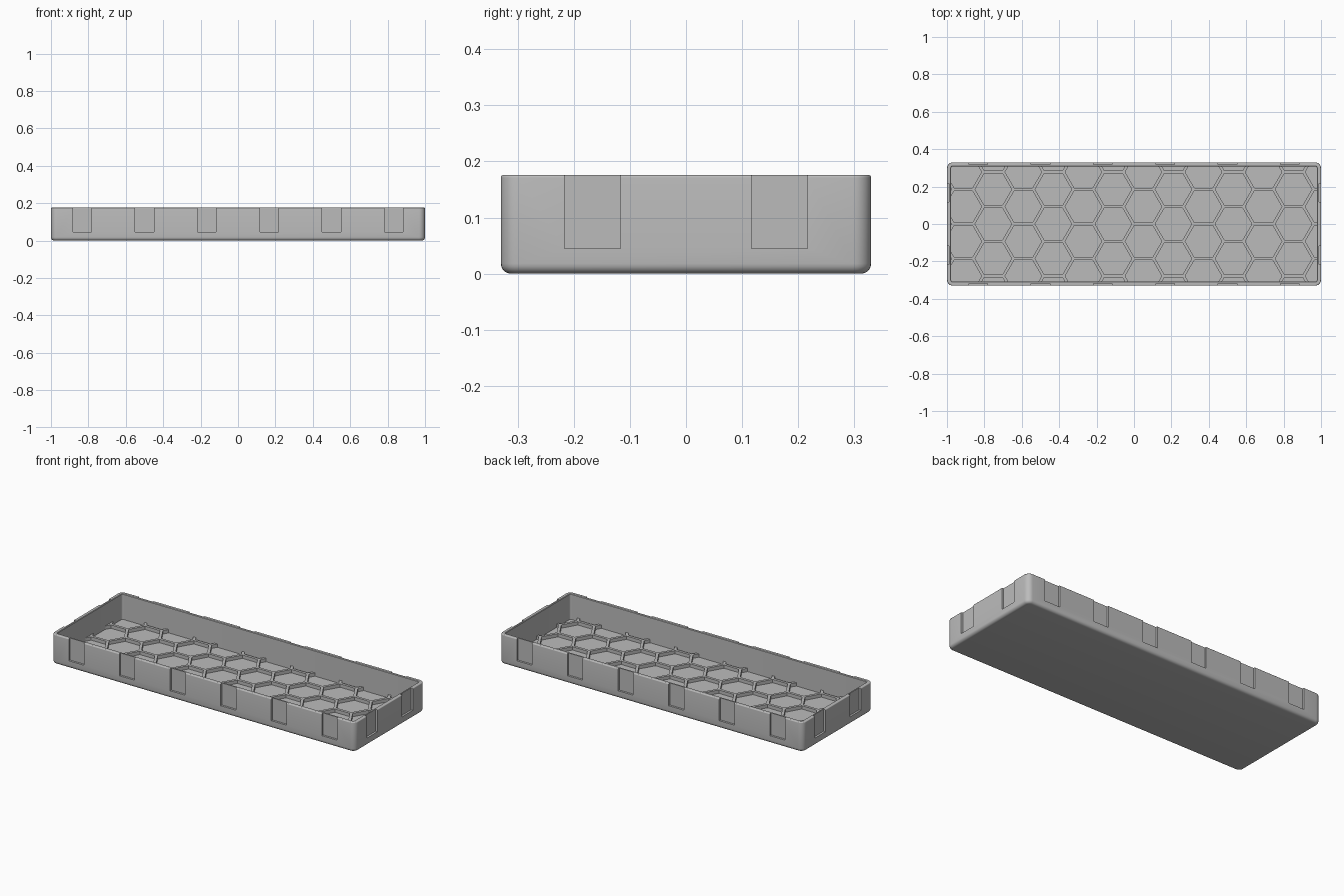
import bpy, bmesh, math
from mathutils import Matrix, Vector

cube = bpy.data.objects.get("Cube")
if cube:
    bpy.data.objects.remove(cube, do_unlink=True)

HX, HY, H = 1.0, 0.33, 0.176      # half length, half width, height
WALL, FLOOR, RIB_TOP = 0.022, 0.024, 0.044

grey = bpy.data.materials.new("plain grey")
grey.use_nodes = True
grey.diffuse_color = (0.5, 0.5, 0.5, 1)
grey.node_tree.nodes["Principled BSDF"].inputs["Base Color"].default_value = (0.5, 0.5, 0.5, 1)


def make_object(name, bm):
    bmesh.ops.recalc_face_normals(bm, faces=bm.faces)
    mesh = bpy.data.meshes.new(name)
    bm.to_mesh(mesh)
    bm.free()
    mesh.materials.append(grey)
    obj = bpy.data.objects.new(name, mesh)
    bpy.context.collection.objects.link(obj)
    return obj


def add_box(bm, centre, size):
    bmesh.ops.create_cube(bm, size=1, matrix=Matrix.Translation(centre) @ Matrix.Diagonal((*size, 1)))


def cut(target, cutter):
    mod = target.modifiers.new("cut", 'BOOLEAN')
    mod.operation, mod.solver, mod.object = 'DIFFERENCE', 'EXACT', cutter
    bpy.ops.object.select_all(action='DESELECT')
    bpy.context.view_layer.objects.active = target
    target.select_set(True)
    bpy.ops.object.modifier_apply(modifier=mod.name)
    bpy.data.objects.remove(cutter, do_unlink=True)


def rounded_ring(bm, inset, z, steps=6):
    """Rounded rectangle of vertices, shrunk by inset."""
    r = max(0.032 - inset, 0.008)
    ring = []
    for corner, (sx, sy) in enumerate([(1, 1), (-1, 1), (-1, -1), (1, -1)]):
        for i in range(steps + 1):
            a = math.pi / 2 * (corner + i / steps)
            ring.append(bm.verts.new((sx * (HX - inset - r) + r * math.cos(a),
                                      sy * (HY - inset - r) + r * math.sin(a), z)))
    return ring


# Tray shell: rounded bottom edge, softened rim, thin inner wall and floor
EDGE, RIM = 0.018, 0.005
arc = [i * math.pi / 10 for i in range(6)]
profile = [(EDGE * (1 - math.sin(a)), EDGE * (1 - math.cos(a))) for a in arc]
profile += [(RIM * (1 - math.cos(a)), H - RIM * (1 - math.sin(a))) for a in arc]
profile += [(WALL - 0.003, H), (WALL, H - 0.003), (WALL, FLOOR)]
bm = bmesh.new()
rings = [rounded_ring(bm, inset, z) for inset, z in profile]
for low, high in zip(rings, rings[1:]):
    for i in range(len(low)):
        j = (i + 1) % len(low)
        bm.faces.new((low[i], low[j], high[j], high[i]))
bm.faces.new(rings[0])
bm.faces.new(rings[-1])
tray = make_object("tray_shell", bm)

# Shallow open-topped slots around the outside walls
bm = bmesh.new()
DEPTH, SLOT, SILL = 0.012, 0.1, 0.045
for side in (-1, 1):
    for x in (-5 / 6, -0.5, -1 / 6, 1 / 6, 0.5, 5 / 6):
        add_box(bm, (x, side * HY, SILL + 0.1), (SLOT, 2 * DEPTH, 0.2))
    for y in (-1 / 6, 1 / 6):
        add_box(bm, (side * HX, y, SILL + 0.1), (2 * DEPTH, SLOT, 0.2))
cut(tray, make_object("slot_cutter", bm))

# Honeycomb ribs on the floor: a slab with hexagonal pockets
bm = bmesh.new()
PAD = WALL - 0.003
low = FLOOR - 0.005
add_box(bm, (0, 0, (low + RIB_TOP) / 2), (2 * (HX - PAD), 2 * (HY - PAD), RIB_TOP - low))
ribs = make_object("honeycomb_ribs", bm)

bm = bmesh.new()
SIDE, GAP = 0.107, 0.016
pitch = math.sqrt(3) * SIDE
for col in range(-7, 9):
    for row in range(-3, 4):
        x = -0.11 + 1.5 * SIDE * col
        y = pitch * (row + 0.5 * (col % 2))
        if abs(x) < HX + SIDE and abs(y) < HY + SIDE:
            bmesh.ops.create_cone(bm, cap_ends=True, segments=6, depth=0.1,
                                  radius1=SIDE - GAP / math.sqrt(3),
                                  radius2=SIDE - GAP / math.sqrt(3),
                                  matrix=Matrix.Translation((x, y, FLOOR + 0.01))
                                  @ Matrix.Rotation(math.pi / 6, 4, 'Z'))
cut(ribs, make_object("pocket_cutter", bm))

# Smooth the rounded edges and keep the corners crisp
bpy.ops.object.select_all(action='DESELECT')
tray.select_set(True)
bpy.context.view_layer.objects.active = tray
bpy.ops.object.shade_smooth_by_angle(angle=math.radians(35))
